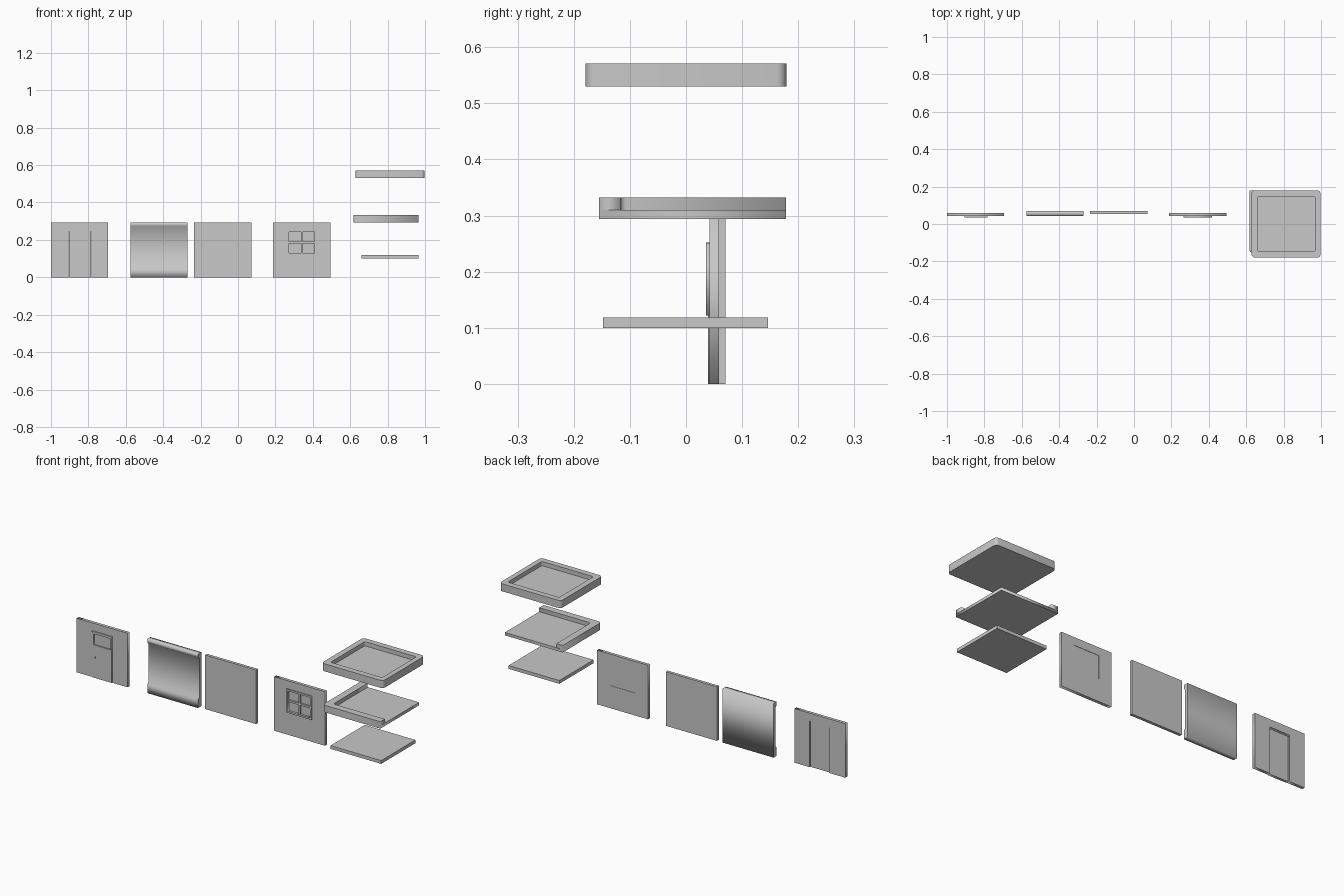
import bpy
import bmesh
from math import cos, sin, pi
from mathutils import Matrix

old = bpy.data.objects.get("Cube")
if old:
    bpy.data.objects.remove(old, do_unlink=True)

grey = bpy.data.materials.new("plain grey")
grey.use_nodes = True
grey.diffuse_color = (0.58, 0.58, 0.58, 1)
grey.node_tree.nodes["Principled BSDF"].inputs["Base Color"].default_value = (0.58, 0.58, 0.58, 1)


def finish(name, mesh):
    mesh.materials.clear()
    mesh.materials.append(grey)
    ob = bpy.data.objects.new(name, mesh)
    bpy.context.collection.objects.link(ob)
    return ob


def box(name, x, y, z):
    """Box from (min, max) pairs."""
    bm = bmesh.new()
    bmesh.ops.create_cube(bm, size=1)
    for v in bm.verts:
        v.co = [r[0] if c < 0 else r[1] for c, r in zip(v.co, (x, y, z))]
    mesh = bpy.data.meshes.new(name)
    bm.to_mesh(mesh)
    bm.free()
    return finish(name, mesh)


def rect(a, b, radius=0.0, steps=4):
    """Rectangle outline from (min, max) pairs, with optional round corners."""
    if not radius:
        return [(a[0], b[0]), (a[1], b[0]), (a[1], b[1]), (a[0], b[1])]
    centres = rect((a[0] + radius, a[1] - radius), (b[0] + radius, b[1] - radius))
    pts = []
    for k, (u, v) in enumerate(centres):
        for i in range(steps + 1):
            t = pi + (k + i / steps) * pi / 2
            pts.append((u + radius * cos(t), v + radius * sin(t)))
    return pts


def plate(name, loops, span, plane="xy"):
    """Extrude filled outlines (inner loops are holes) over span."""
    curve = bpy.data.curves.new(name, "CURVE")
    curve.dimensions = "2D"
    curve.fill_mode = "BOTH"
    curve.extrude = (span[1] - span[0]) / 2
    for pts in loops:
        s = curve.splines.new("POLY")
        s.points.add(len(pts) - 1)
        for p, (u, v) in zip(s.points, pts):
            p.co = (u, v, 0, 1)
        s.use_cyclic_u = True
    temp = bpy.data.objects.new(name + "_outline", curve)
    bpy.context.collection.objects.link(temp)
    graph = bpy.context.evaluated_depsgraph_get()
    mesh = bpy.data.meshes.new_from_object(temp.evaluated_get(graph))
    bpy.data.objects.remove(temp, do_unlink=True)
    mid = sum(span) / 2
    turn = {
        "xy": Matrix(((1, 0, 0, 0), (0, 1, 0, 0), (0, 0, 1, mid), (0, 0, 0, 1))),
        "xz": Matrix(((1, 0, 0, 0), (0, 0, -1, mid), (0, 1, 0, 0), (0, 0, 0, 1))),
        "yz": Matrix(((0, 0, 1, mid), (1, 0, 0, 0), (0, 1, 0, 0), (0, 0, 0, 1))),
    }[plane]
    mesh.transform(turn)
    bm = bmesh.new()
    bm.from_mesh(mesh)
    bmesh.ops.remove_doubles(bm, verts=bm.verts, dist=1e-5)
    bmesh.ops.recalc_face_normals(bm, faces=bm.faces)
    bm.to_mesh(mesh)
    bm.free()
    return finish(name, mesh)


H = 0.294
FRONT = (0.042, 0.059)

# Door wall with an opening down to the ground
d0, d1, dt = -0.906, -0.784, 0.252
plate("door_wall", [[(-1, 0), (d0, 0), (d0, dt), (d1, dt), (d1, 0),
                     (-0.694, 0), (-0.694, H), (-1, H)]], FRONT, "xz")
plate("door_leaf", [rect((d0 + 0.003, d1 - 0.003), (0, dt - 0.003)),
                    rect((d0 + 0.01, d1 - 0.01), (0.178, 0.238))], (0.039, 0.053), "xz")
box("door_glass", (d0 + 0.01, d1 - 0.01), (0.046, 0.053), (0.178, 0.238))
box("door_lintel", (d0, d1), (0.036, 0.055), (dt - 0.006, dt))
box("door_handle", (-0.893, -0.886), (0.036, 0.041), (0.108, 0.117))

# Trimmed wall with skirting and cornice in one profile
plate("trimmed_wall", [[(0.07, 0), (0.07, H), (0.043, H), (0.043, 0.275), (0.053, 0.266),
                        (0.053, 0.055), (0.043, 0.046), (0.043, 0)]], (-0.576, -0.27), "yz")

# Plain wall
box("plain_wall", (-0.235, 0.071), (0.054, 0.07), (0, H))

# Window wall
w0, w1, wb, wt = 0.265, 0.417, 0.122, 0.25
plate("window_wall", [rect((0.188, 0.494), (0, H)), rect((w0, w1), (wb, wt))], FRONT, "xz")
plate("window_frame", [rect((w0, w1), (wb, wt)),
                       rect((w0 + 0.009, w1 - 0.009), (wb + 0.009, wt - 0.009))], (0.036, 0.057), "xz")
wx, wz = (w0 + w1) / 2, (wb + wt) / 2
box("window_upright", (wx - 0.005, wx + 0.005), (0.039, 0.057), (wb + 0.009, wt - 0.009))
box("window_crossbar", (w0 + 0.009, w1 - 0.009), (0.0392, 0.057), (wz - 0.005, wz + 0.005))
box("window_glass", (w0 + 0.009, w1 - 0.009), (0.048, 0.057), (wb + 0.009, wt - 0.009))

# Floor slab
box("floor_slab", (0.66, 0.965), (-0.148, 0.146), (0.1, 0.118))

# Corner roof: slab with a rim on two sides, rounded at the corner
def arc(u, v, r, steps=4):
    return [(u - r * cos(i / steps * pi / 2), v - r * sin(i / steps * pi / 2))
            for i in range(steps + 1)]

x0, x1, y0, y1 = 0.617, 0.965, -0.155, 0.178
xi, yi = 0.656, -0.117
outer = arc(x0 + 0.018, y0 + 0.018, 0.018)
inner = arc(xi + 0.011, yi + 0.011, 0.011)
plate("corner_roof_base", [[(x0, y1)] + outer + [(x1, y0), (x1, y1)]], (0.294, 0.31))
plate("corner_roof_rim", [[(x0, y1)] + outer + [(x1, y0), (x1, yi)] + inner[::-1] + [(xi, y1)]],
      (0.31, 0.332))

# Full roof: tray with a rim all round
edge = rect((0.628, 0.998), (-0.179, 0.179), 0.018)
plate("roof_base", [edge], (0.53, 0.548))
plate("roof_rim", [edge, rect((0.66, 0.97), (-0.147, 0.147), 0.01)], (0.548, 0.571))
